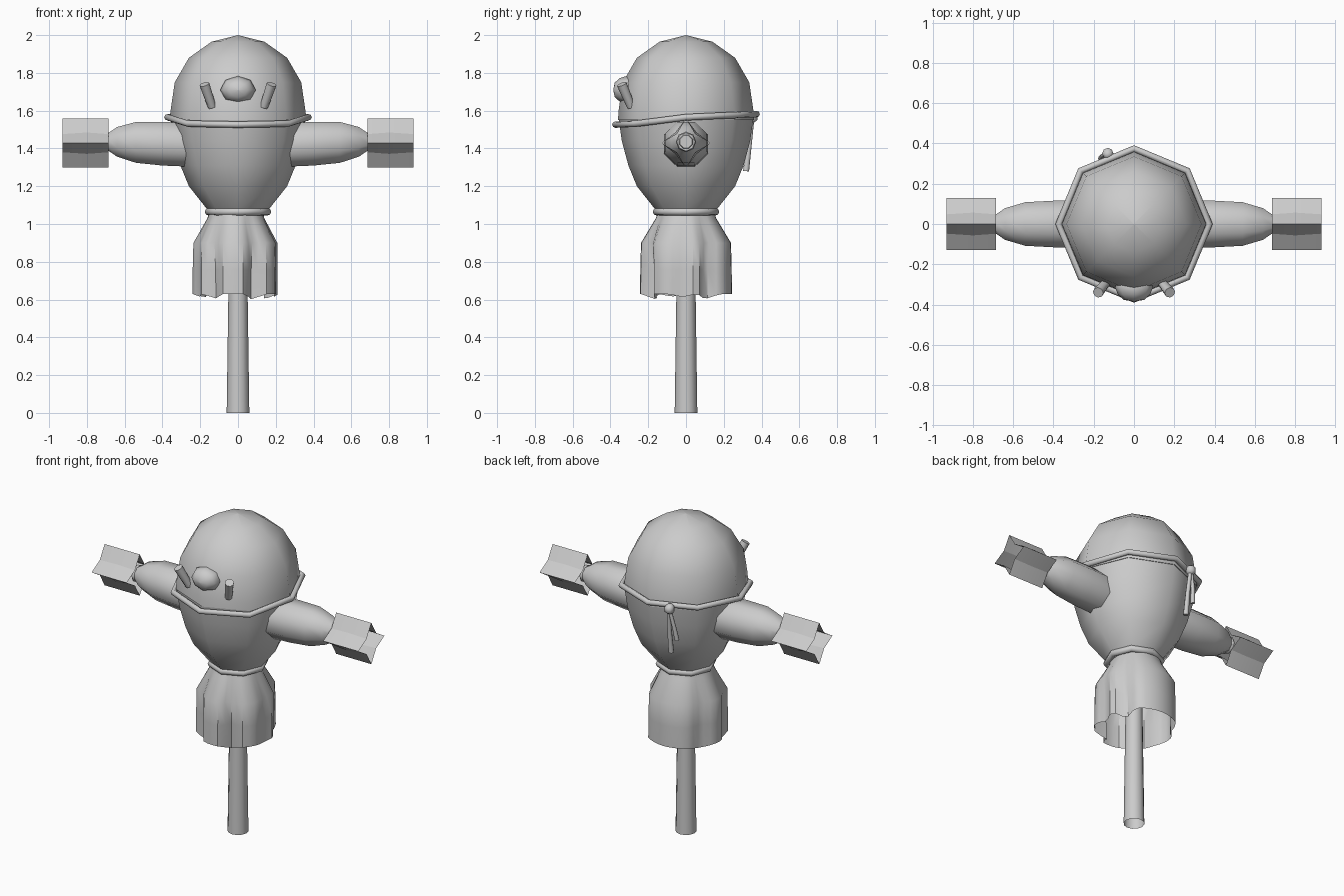
import bpy, math
from mathutils import Vector

cube = bpy.data.objects.get("Cube")
if cube:
    bpy.data.objects.remove(cube)

grey = bpy.data.materials.new("plain_grey")
grey.use_nodes = True
grey.diffuse_color = (0.6, 0.6, 0.6, 1)
grey.node_tree.nodes["Principled BSDF"].inputs["Base Color"].default_value = (0.6, 0.6, 0.6, 1)


def loft(name, rings, caps=True, closed=False, smooth=60):
    """Skin a list of equal-sized rings of points."""
    n, m = len(rings[0]), len(rings)
    verts = [p for ring in rings for p in ring]
    faces = []
    for i in range(m if closed else m - 1):
        a, b = i * n, (i + 1) % m * n
        for j in range(n):
            k = (j + 1) % n
            faces.append((a + j, a + k, b + k, b + j))
    if caps and not closed:
        faces.append(tuple(reversed(range(n))))
        faces.append(tuple(range((m - 1) * n, m * n)))
    mesh = bpy.data.meshes.new(name)
    mesh.from_pydata(verts, [], faces)
    mesh.update()
    obj = bpy.data.objects.new(name, mesh)
    bpy.context.collection.objects.link(obj)
    mesh.materials.append(grey)
    bpy.ops.object.select_all(action="DESELECT")
    obj.select_set(True)
    bpy.context.view_layer.objects.active = obj
    bpy.ops.object.shade_smooth_by_angle(angle=math.radians(smooth))
    return obj


def circle(center, axis, r, n=8, turn=0.0):
    """Ring of n points around a centre, square to an axis."""
    axis = Vector(axis).normalized()
    u = Vector((1, 0, 0)) if abs(axis.x) < 0.9 else Vector((0, 1, 0))
    u = (u - axis * u.dot(axis)).normalized()
    v = axis.cross(u)
    angles = [math.tau * (j + turn) / n for j in range(n)]
    return [Vector(center) + r * (u * math.cos(a) + v * math.sin(a)) for a in angles]


def lathe(name, profile, n=8, **kw):
    return loft(name, [circle((0, 0, z), (0, 0, 1), r, n) for r, z in profile], **kw)


def tube(name, points, radii, n=8, **kw):
    axis = Vector(points[-1]) - Vector(points[0])
    return loft(name, [circle(p, axis, r, n) for p, r in zip(points, radii)], **kw)


def rope_ring(name, r, thick, height, n=8):
    """Faceted rope loop; height(y) sets its level."""
    rings = []
    for i in range(n):
        a = math.tau * i / n
        out = Vector((math.cos(a), math.sin(a), 0))
        c = out * r + Vector((0, 0, height(out.y)))
        rings.append([c + thick * (out * math.cos(t) + Vector((0, 0, math.sin(t))))
                      for t in [math.tau * k / 8 for k in range(8)]])
    return loft(name, rings, closed=True)


# Stuffed head and torso
lathe("head", [(0.36, 1.55), (0.357, 1.6), (0.335, 1.75), (0.26, 1.88), (0.14, 1.965), (0.001, 2.0)])
lathe("torso", [(0.14, 1.05), (0.165, 1.08), (0.26, 1.2), (0.305, 1.31), (0.34, 1.44), (0.357, 1.56)])

# Ropes around brow and waist
rope_ring("brow_rope", 0.374, 0.017, lambda y: 1.555 + 0.017 * y + (0.01 if y > -0.5 else -0.012))
rope_ring("waist_rope", 0.156, 0.02, lambda y: 1.065)

# Ragged skirt: open shell with tucked pleats
PLEATS = {-125: 0.05, -62: 0.06, -5: 0.035, 32: 0.06, 148: 0.04, 200: 0.03}


def tuck(deg):
    depth = 0
    for a, d in PLEATS.items():
        gap = abs((deg - a + 180) % 360 - 180)
        depth = max(depth, d * (1 - gap / 18))
    return depth


skirt = []
for z, r, fold in [(1.08, 0.145, 0), (1.03, 0.16, 0.1), (0.9, 0.238, 0.7), (0.76, 0.242, 1), (0.63, 0.243, 1.1)]:
    ring = []
    for i in range(40):
        deg = i * 9
        t = tuck(deg)
        a = math.radians(deg)
        rad = r - t * fold
        drop = 0.5 * t if z < 0.7 else 0
        ring.append(Vector((rad * math.cos(a) * 0.95 - 0.01, rad * math.sin(a), z - drop)))
    skirt.append(ring)
loft("skirt", skirt, caps=False, smooth=35)

# Hollow post
lathe("post", [(0.06, 0), (0.05, 0.7), (0.048, 1.05)], n=12, caps=False)

# Nose
nose = [(0.001, -0.07), (0.05, -0.062), (0.08, -0.035), (0.094, 0), (0.08, 0.035), (0.05, 0.062), (0.001, 0.07)]
nose_obj = loft("nose", [[Vector((p.x, p.y - 0.315, p.z * 0.78 + 1.71))
                          for p in circle((0, -d, 0), (0, -1, 0), r)] for r, d in nose])

# Arms, wrist cords and straw hands
ARM = [(0.2, 0.115, 1.41), (0.28, 0.125, 1.42), (0.4, 0.125, 1.425), (0.54, 0.117, 1.432),
       (0.64, 0.085, 1.435), (0.695, 0.045, 1.435), (0.72, 0.035, 1.435)]
for side, s in (("left", 1), ("right", -1)):
    loft(side + "_arm", [circle((s * x, 0, z), (s, 0, 0), r, turn=0.5) for x, r, z in ARM])

    cord = []
    for i in range(8):
        a = math.tau * i / 8
        out = Vector((0, math.cos(a), math.sin(a)))
        cord.append([Vector((s * 0.7, 0, 1.435)) + out * 0.042
                     + 0.012 * (out * math.cos(t) + Vector((s * math.sin(t), 0, 0)))
                     for t in [math.tau * k / 6 for k in range(6)]])
    loft(side + "_wrist_cord", cord, closed=True)

    straw = []
    for x, valley in ((0.685, 0.068), (0.8, 0.08), (0.93, 0.068)):
        ring = []
        for i in range(8):
            a = math.tau * i / 8
            r = valley if i % 2 else 0.13
            ring.append(Vector((s * x, r * math.cos(a), 1.428 + r * math.sin(a))))
        straw.append(ring)
    loft(side + "_straw_hand", straw, caps=False, smooth=20)

    # Peg eye
    tube(side + "_eye", [(s * 0.137, -0.29, 1.62), (s * 0.178, -0.34, 1.74)], [0.022, 0.027])

# Knot and hanging rope tails at the back
tube("knot", [(-0.13, 0.345, 1.535), (-0.13, 0.35, 1.55), (-0.13, 0.35, 1.58), (-0.13, 0.345, 1.595)],
     [0.012, 0.028, 0.028, 0.012])
tube("long_tail", [(-0.125, 0.35, 1.55), (-0.12, 0.335, 1.42), (-0.12, 0.318, 1.28)], [0.011, 0.013, 0.016])
tube("short_tail", [(-0.135, 0.35, 1.55), (-0.155, 0.338, 1.45), (-0.165, 0.325, 1.37)], [0.01, 0.012, 0.014])
